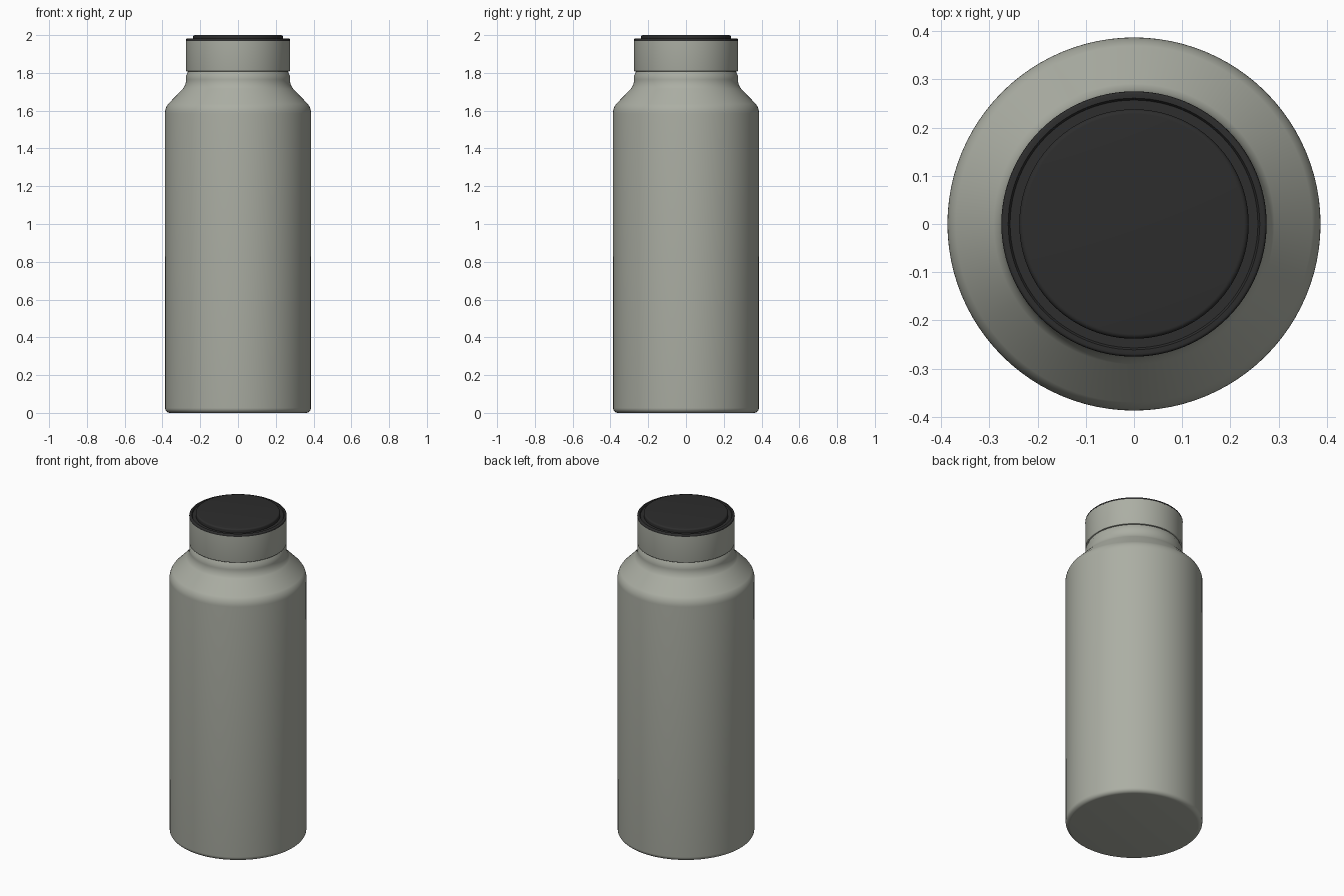
import bpy
import bmesh
import math

cube = bpy.data.objects.get("Cube")
if cube:
    bpy.data.objects.remove(cube, do_unlink=True)

SEGMENTS = 96


def material(name, colour):
    mat = bpy.data.materials.new(name)
    mat.use_nodes = True
    mat.diffuse_color = colour
    bsdf = mat.node_tree.nodes["Principled BSDF"]
    bsdf.inputs["Base Color"].default_value = colour
    bsdf.inputs["Roughness"].default_value = 0.5
    return mat


def arc(r, z, radius, start, end, steps=6):
    """Points of a rounded profile corner centred on (r, z), angles in degrees."""
    angles = [math.radians(start + (end - start) * i / steps) for i in range(steps + 1)]
    return [(r + radius * math.cos(a), z + radius * math.sin(a)) for a in angles]


def lathe(name, profile, mat):
    """Revolve a (radius, height) profile that starts and ends on the axis."""
    bm = bmesh.new()
    verts = [bm.verts.new((r, 0, z)) for r, z in profile]
    edges = [bm.edges.new(pair) for pair in zip(verts, verts[1:])]
    bmesh.ops.spin(bm, geom=verts + edges, cent=(0, 0, 0), axis=(0, 0, 1),
                   angle=math.tau, steps=SEGMENTS, use_duplicate=False)
    bmesh.ops.remove_doubles(bm, verts=bm.verts, dist=0.0002)
    bmesh.ops.recalc_face_normals(bm, faces=bm.faces)
    mesh = bpy.data.meshes.new(name)
    bm.to_mesh(mesh)
    bm.free()
    mesh.materials.append(mat)
    obj = bpy.data.objects.new(name, mesh)
    bpy.context.collection.objects.link(obj)
    bpy.ops.object.select_all(action="DESELECT")
    obj.select_set(True)
    bpy.context.view_layer.objects.active = obj
    bpy.ops.object.shade_smooth_by_angle(angle=math.radians(35))
    return obj


sage = material("sage grey", (0.41, 0.425, 0.37, 1))
black = material("soft black", (0.026, 0.026, 0.026, 1))

# Bottle: rounded foot, straight wall, sloping shoulder, short neck
lathe("bottle_body",
      [(0, 0)] + arc(0.36, 0.026, 0.026, -90, 0)
      + arc(0.305, 1.585, 0.082, 0, 38)
      + arc(0.355, 1.765, 0.08, 217, 180)
      + [(0.275, 1.785), (0.268, 1.797), (0.262, 1.82), (0, 1.82)], sage)

# Lid: outer band over the neck
lathe("lid_band",
      [(0, 1.808), (0.266, 1.808)] + arc(0.271, 1.812, 0.004, -90, 0, 3)
      + [(0.275, 1.974), (0, 1.974)], sage)

# Lid: dark top ring with a shallow groove
lathe("lid_top_ring",
      [(0, 1.97), (0.2752, 1.97), (0.2752, 1.976)]
      + arc(0.269, 1.976, 0.006, 0, 90, 4)
      + [(0.261, 1.982), (0.257, 1.976), (0, 1.976)], black)

# Lid: raised dark disc
lathe("lid_disc",
      [(0, 1.972), (0.238, 1.972), (0.238, 1.99)]
      + arc(0.228, 1.99, 0.01, 0, 90)
      + [(0, 2.0)], black)
